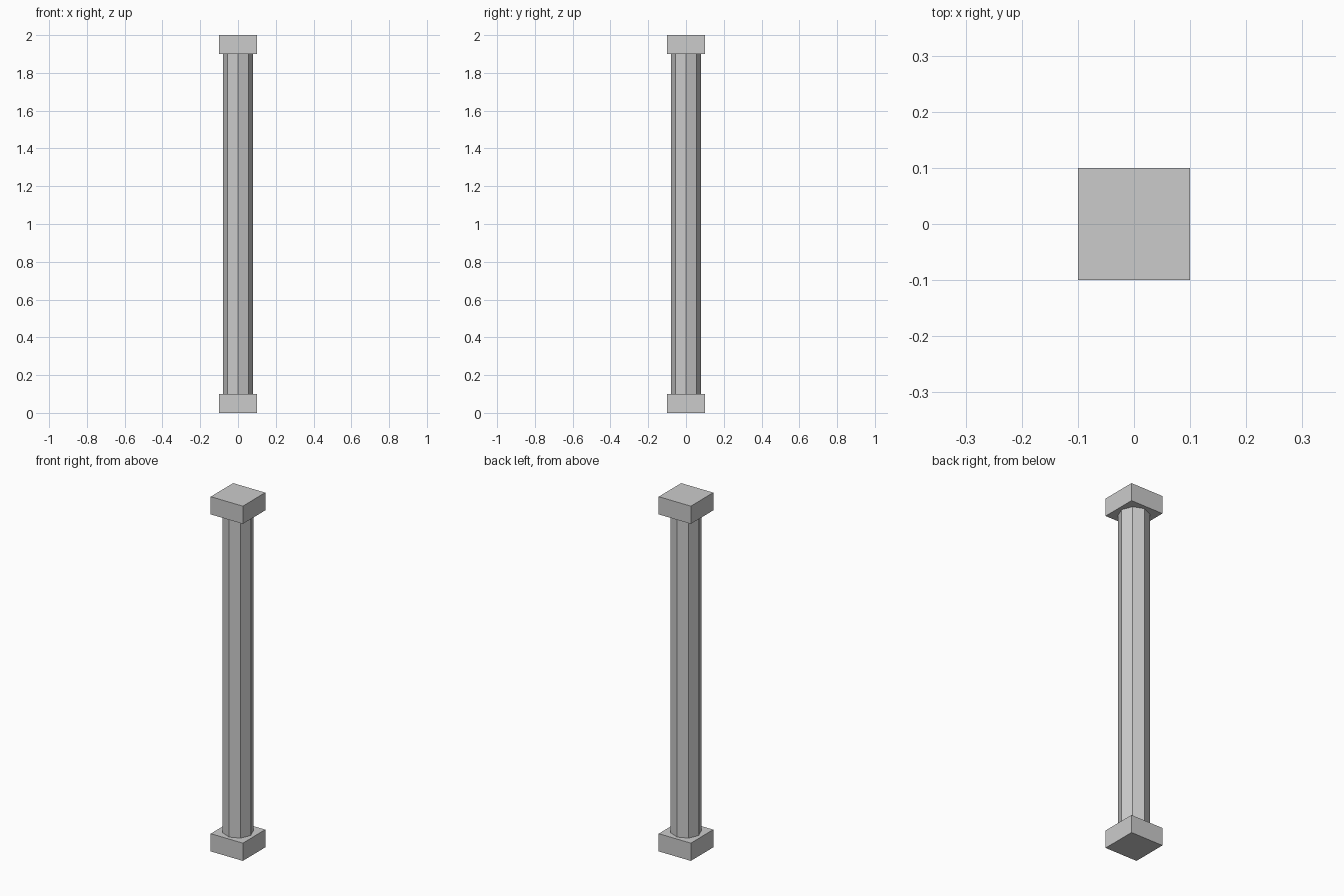
import bpy

if "Cube" in bpy.data.objects:
    bpy.data.objects.remove(bpy.data.objects["Cube"])

HEIGHT = 2.0
BLOCK_WIDTH, BLOCK_HEIGHT = 0.2, 0.1
SHAFT_RADIUS = 0.08


def add_block(name, z):
    bpy.ops.mesh.primitive_cube_add(size=1, location=(0, 0, z))
    block = bpy.context.object
    block.name = name
    block.scale = (BLOCK_WIDTH, BLOCK_WIDTH, BLOCK_HEIGHT)
    bpy.ops.object.transform_apply(location=False, rotation=False, scale=True)


# Square end blocks
add_block("base_block", BLOCK_HEIGHT / 2)
add_block("top_block", HEIGHT - BLOCK_HEIGHT / 2)

# Eight-sided shaft, with corners on the x and y axes
bpy.ops.mesh.primitive_cylinder_add(
    vertices=8, radius=SHAFT_RADIUS, depth=HEIGHT - 2 * BLOCK_HEIGHT,
    end_fill_type='NOTHING', location=(0, 0, HEIGHT / 2))
bpy.context.object.name = "shaft"
